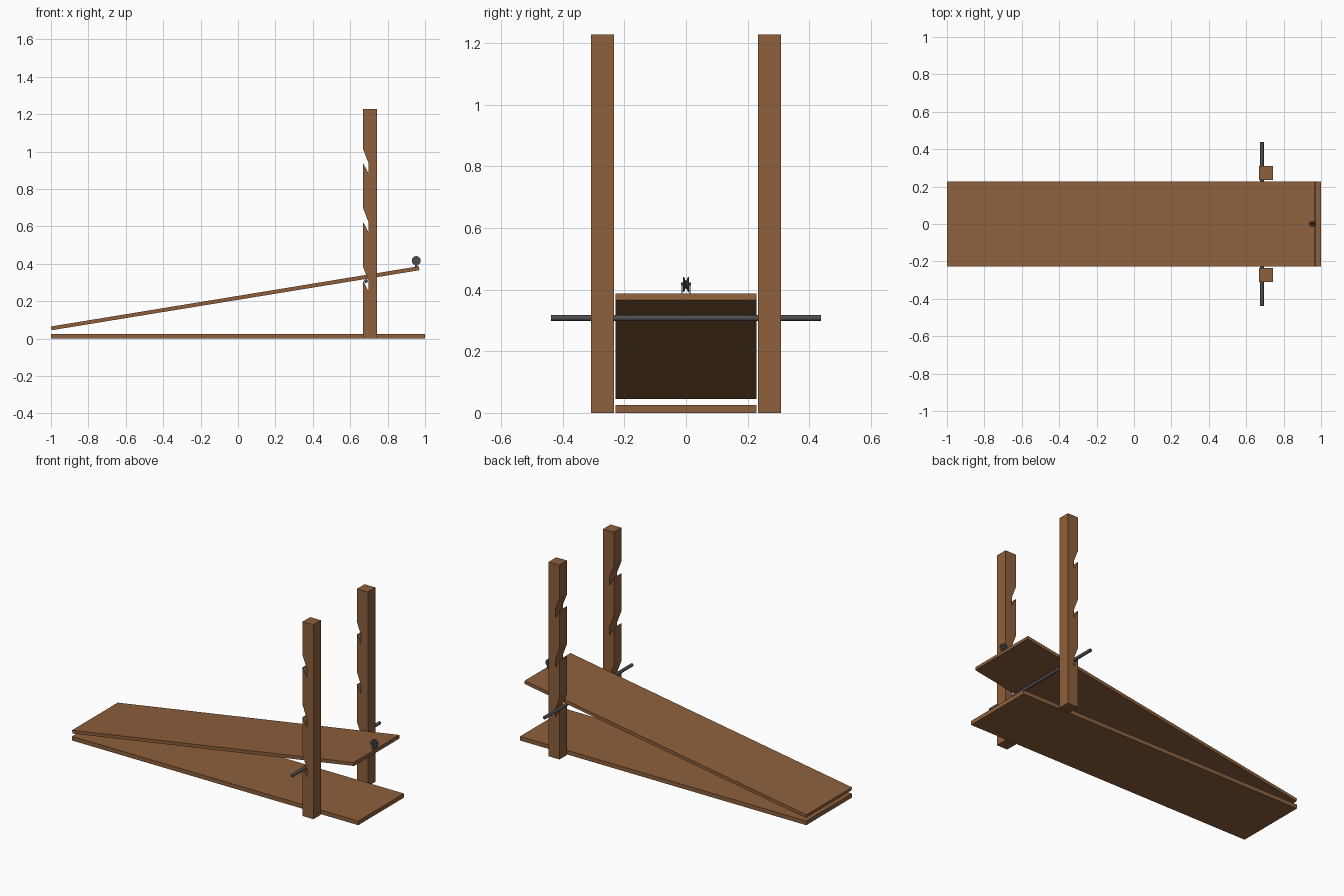
import bpy, bmesh, math
from mathutils import Matrix

if "Cube" in bpy.data.objects:
    bpy.data.objects.remove(bpy.data.objects["Cube"])


def material(name, rgb):
    m = bpy.data.materials.new(name)
    m.diffuse_color = (*rgb, 1)
    m.use_nodes = True
    m.node_tree.nodes["Principled BSDF"].inputs["Base Color"].default_value = m.diffuse_color
    return m


wood = material("brown wood", (0.27, 0.115, 0.045))
metal = material("dark grey metal", (0.075, 0.075, 0.078))


def finish(name, bm, mat):
    bmesh.ops.recalc_face_normals(bm, faces=bm.faces)
    me = bpy.data.meshes.new(name)
    bm.to_mesh(me)
    bm.free()
    me.materials.append(mat)
    ob = bpy.data.objects.new(name, me)
    bpy.context.collection.objects.link(ob)
    return ob


def extrude_xz(name, profile, y0, y1, mat):
    """Extrude an (x, z) outline from y0 to y1."""
    bm = bmesh.new()
    face = bm.faces.new([bm.verts.new((x, y0, z)) for x, z in profile])
    ext = bmesh.ops.extrude_face_region(bm, geom=[face])
    verts = [g for g in ext["geom"] if isinstance(g, bmesh.types.BMVert)]
    bmesh.ops.translate(bm, verts=verts, vec=(0, y1 - y0, 0))
    return finish(name, bm, mat)


def lathe_y(name, profile, center, mat, n=24):
    """Spin (radius, y) outline around a y-parallel axis."""
    bm = bmesh.new()
    rings = [[bm.verts.new((center[0] + r * math.cos(2 * math.pi * i / n), center[1] + y,
                            center[2] + r * math.sin(2 * math.pi * i / n)))
              for i in range(n)] for r, y in profile]
    for a, b in zip(rings, rings[1:]):
        for i in range(n):
            j = (i + 1) % n
            bm.faces.new((a[i], a[j], b[j], b[i]))
    bm.faces.new(rings[0])
    bm.faces.new(rings[-1])
    ob = finish(name, bm, mat)
    bpy.context.view_layer.objects.active = ob
    ob.select_set(True)
    bpy.ops.object.shade_smooth_by_angle(angle=math.radians(30))
    ob.select_set(False)
    return ob


# Boards: flat base and tilted ramp
extrude_xz("base_board", [(-1, 0), (1, 0), (1, 0.026), (-1, 0.026)], -0.228, 0.228, wood)
extrude_xz("ramp_board", [(-0.997, 0.045), (0.97, 0.366), (0.967, 0.387), (-1, 0.065)],
           -0.228, 0.228, wood)

# Two uprights with hooked notches facing the low end
post = [(0.668, 0)]
for z in (0.31, 0.625, 0.94):
    post += [(0.668, z), (0.697, z - 0.055), (0.697, z), (0.668, z + 0.075)]
post += [(0.668, 1.228), (0.743, 1.228), (0.743, 0)]
for side, y0 in (("front", -0.309), ("back", 0.234)):
    extrude_xz(side + "_post", post, y0, y0 + 0.075, wood)

# Support rod resting in the lowest notches
lathe_y("support_rod", [(0.01, -0.438), (0.01, 0.438)], (0.684, 0, 0.308), metal)

# Pulley at the high end: grooved wheel, axle and two cheek plates
hub = (0.953, 0, 0.417)
lathe_y("pulley_wheel", [(0.024, -0.009), (0.024, -0.006), (0.013, -0.002),
                         (0.013, 0.002), (0.024, 0.006), (0.024, 0.009)], hub, metal)
lathe_y("pulley_axle", [(0.004, -0.017), (0.004, 0.017)], hub, metal, 12)
for side, s in (("front", -1), ("back", 1)):
    extrude_xz(side + "_pulley_bracket",
               [(0.946, 0.38), (0.96, 0.38), (0.96, 0.424), (0.946, 0.424)],
               s * 0.011, s * 0.015, metal)
